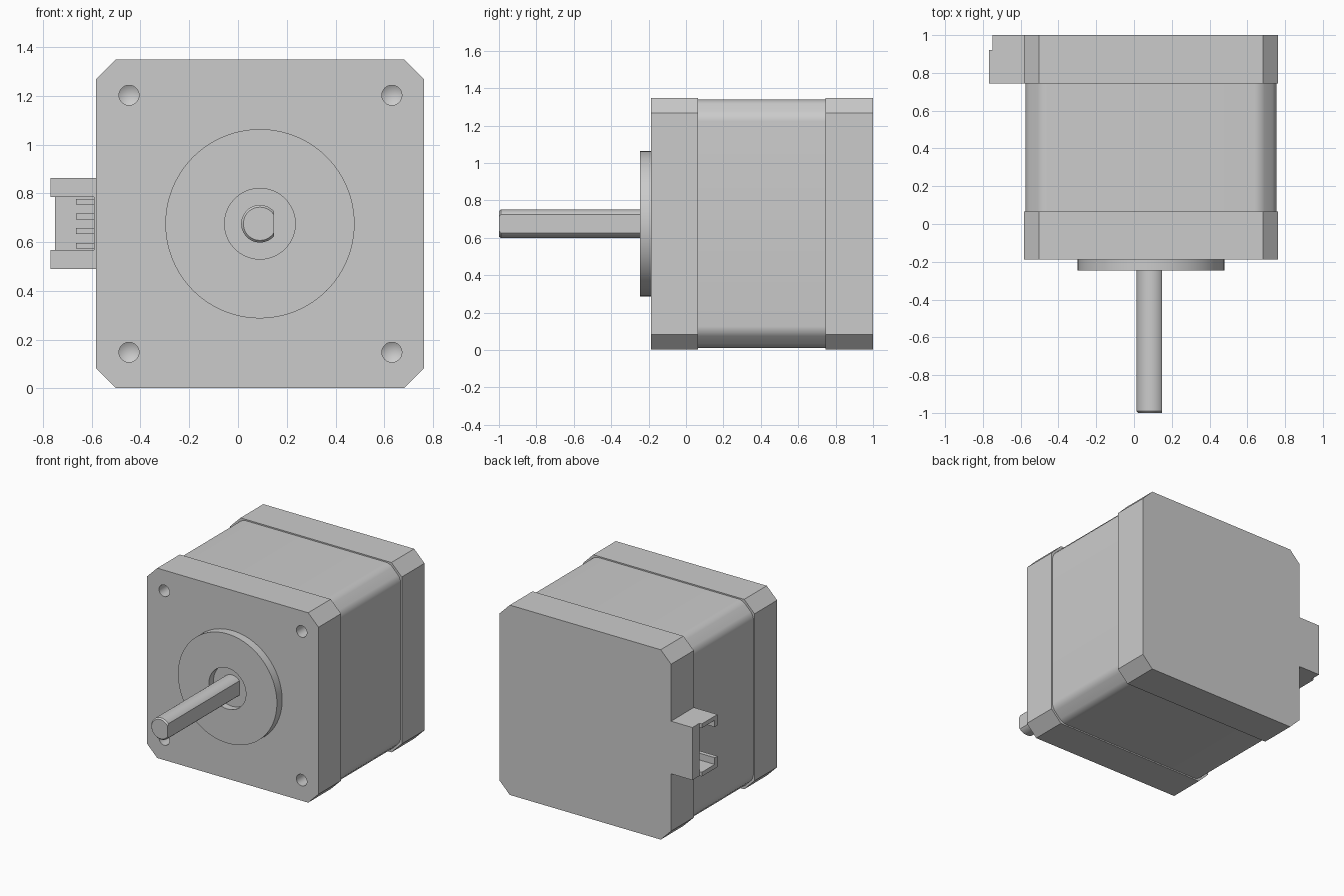
import bpy, bmesh, math
from mathutils import Vector

if "Cube" in bpy.data.objects:
    bpy.data.objects.remove(bpy.data.objects["Cube"])

CX, CZ = 0.09, 0.675          # motor axis
HW = 0.673                    # half width of the end caps


def finish(bm, name, smooth=False):
    bmesh.ops.recalc_face_normals(bm, faces=bm.faces[:])
    me = bpy.data.meshes.new(name)
    bm.to_mesh(me)
    bm.free()
    ob = bpy.data.objects.new(name, me)
    bpy.context.collection.objects.link(ob)
    if smooth:
        activate(ob)
        bpy.ops.object.shade_smooth_by_angle(angle=math.radians(30))
    return ob


def activate(ob):
    bpy.ops.object.select_all(action='DESELECT')
    ob.select_set(True)
    bpy.context.view_layer.objects.active = ob


def chamfered_block(name, half, cut, y0, y1, fillet=0):
    """Square with cut corners, extruded along y; optional rounded long edges."""
    a, b = half, half - cut
    pts = [(a, -b), (a, b), (b, a), (-b, a), (-a, b), (-a, -b), (-b, -a), (b, -a)]
    bm = bmesh.new()
    face = bm.faces.new([bm.verts.new((CX + x, y0, CZ + z)) for x, z in pts])
    ext = bmesh.ops.extrude_face_region(bm, geom=[face], use_keep_orig=True)
    moved = [v for v in ext['geom'] if isinstance(v, bmesh.types.BMVert)]
    bmesh.ops.translate(bm, verts=moved, vec=(0, y1 - y0, 0))
    if fillet:
        long_edges = [e for e in bm.edges
                      if abs(e.verts[0].co.y - e.verts[1].co.y) > 0.01]
        bmesh.ops.bevel(bm, geom=long_edges, offset=fillet, segments=5,
                        profile=0.5, affect='EDGES')
    return finish(bm, name, bool(fillet))


def lathe(profile, cx, cz, steps):
    """Revolve (radius, y) points about an axis parallel to y."""
    bm = bmesh.new()
    vs = [bm.verts.new((cx + r, y, cz)) for r, y in profile]
    es = [bm.edges.new(p) for p in zip(vs, vs[1:])]
    bmesh.ops.spin(bm, geom=vs + es, cent=(cx, 0, cz), axis=(0, 1, 0),
                   angle=math.tau, steps=steps, use_duplicate=False)
    bmesh.ops.remove_doubles(bm, verts=bm.verts[:], dist=1e-5)
    return bm


def boxes(name, specs):
    """One object made of boxes given as (x0, x1, y0, y1, z0, z1)."""
    bm = bmesh.new()
    for x0, x1, y0, y1, z0, z1 in specs:
        vs = bmesh.ops.create_cube(bm, size=1)['verts']
        bmesh.ops.scale(bm, verts=vs, vec=(x1 - x0, y1 - y0, z1 - z0))
        bmesh.ops.translate(bm, verts=vs,
                            vec=((x0 + x1) / 2, (y0 + y1) / 2, (z0 + z1) / 2))
    return finish(bm, name)


# Housing: front cap, slightly slimmer middle, rear cap
front_cap = chamfered_block("front_cap", HW, 0.081, -0.188, 0.065)
chamfered_block("middle_housing", HW - 0.009, 0.085, 0.065, 0.745, 0.03)
chamfered_block("rear_cap", HW, 0.081, 0.745, 1.0)

# Four blind mounting holes with conical bottoms
for sx in (-1, 1):
    for sz in (-1, 1):
        bm = lathe([(0, -0.22), (0.041, -0.22), (0.041, -0.06), (0, -0.035)],
                   CX + 0.002 + sx * 0.539, CZ + sz * 0.527, 32)
        cutter = finish(bm, "hole_cutter")
        cutter.hide_render = True
        mod = front_cap.modifiers.new("hole", 'BOOLEAN')
        mod.operation, mod.solver, mod.object = 'DIFFERENCE', 'EXACT', cutter
        activate(front_cap)
        bpy.ops.object.modifier_apply(modifier=mod.name)
        bpy.data.objects.remove(cutter)
activate(front_cap)
bpy.ops.object.shade_smooth_by_angle(angle=math.radians(30))

# Round pilot boss with a recess around the shaft
bm = lathe([(0, -0.188), (0.388, -0.188), (0.388, -0.247), (0.145, -0.247),
            (0.145, -0.195), (0, -0.195)], CX, CZ, 96)
finish(bm, "pilot_boss", True)

# D-shaped shaft with a small tip chamfer
bm = lathe([(0, -0.19), (0.077, -0.19), (0.077, -0.99), (0.068, -1.0), (0, -1.0)],
           CX, CZ, 48)
bmesh.ops.bisect_plane(bm, geom=bm.verts[:] + bm.edges[:] + bm.faces[:],
                       plane_co=Vector((CX + 0.058, 0, 0)), plane_no=(1, 0, 0),
                       clear_outer=True)
bmesh.ops.holes_fill(bm, edges=[e for e in bm.edges if e.is_boundary], sides=0)
finish(bm, "shaft", True)

# Connector shell: open to the left, slotted at the front
Z0, Z1, T = 0.49, 0.863, 0.03
boxes("connector_shell", [
    (-0.75, -0.58, 0.92, 1.0, Z0, Z1),              # back wall
    (-0.768, -0.58, 0.745, 0.92, Z1 - T, Z1),       # top wall
    (-0.768, -0.58, 0.745, 0.92, Z0, Z0 + T),       # bottom wall
    (-0.768, -0.58, 0.745, 0.775, 0.785, Z1 - T),   # upper front lip
    (-0.768, -0.58, 0.745, 0.775, Z0 + T, 0.568),   # lower front lip
    (-0.59, -0.58, 0.745, 0.92, Z0 + T, Z1 - T),    # floor
])

# Four contact pins
boxes("connector_pins", [(-0.664, -0.585, 0.838, 0.862, z - 0.012, z + 0.012)
                         for z in (0.585 + 0.06 * i for i in range(4))])
